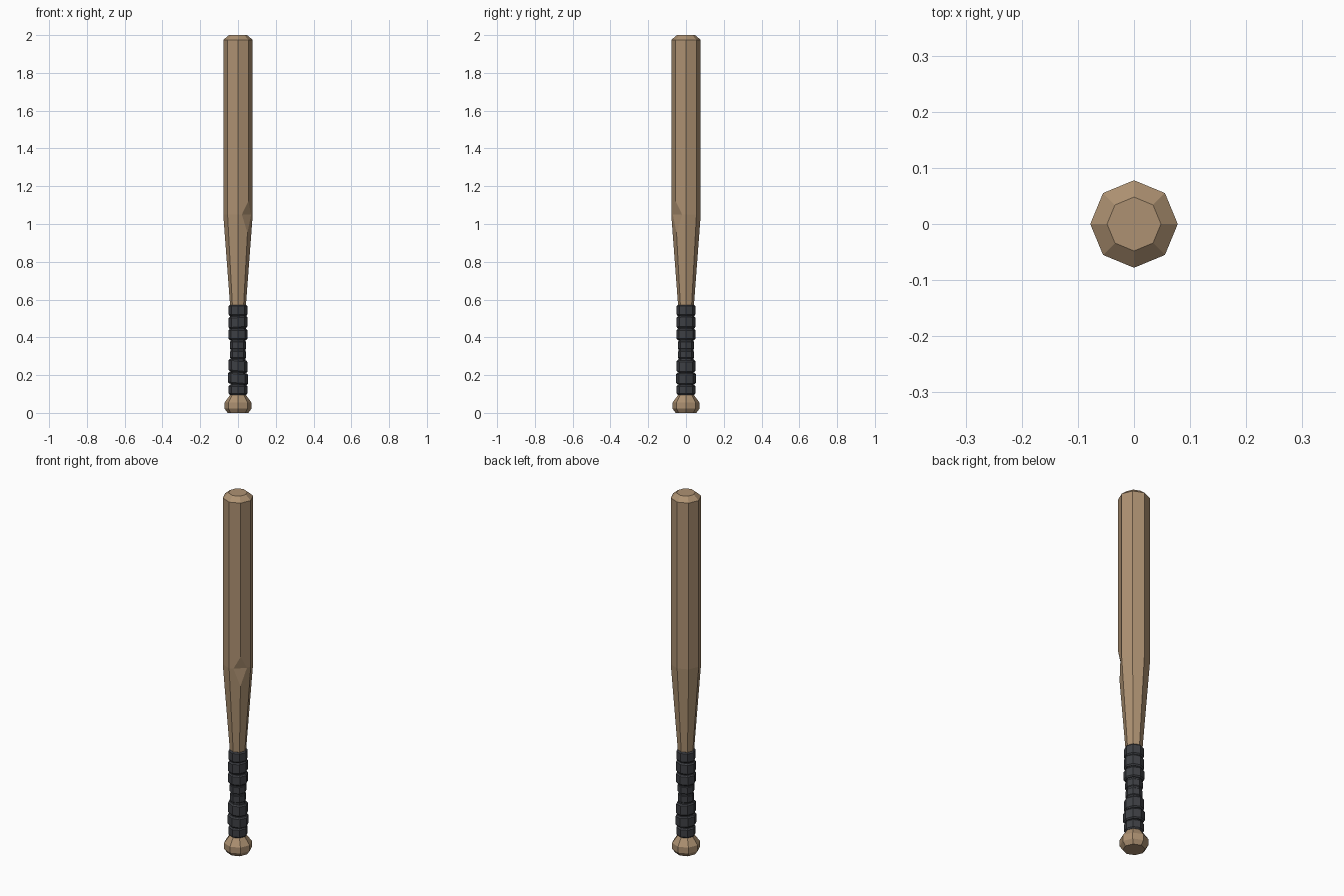
import bpy, bmesh, math
from mathutils import Matrix

if "Cube" in bpy.data.objects:
    bpy.data.objects.remove(bpy.data.objects["Cube"])

SIDES = 8


def material(name, rgb):
    m = bpy.data.materials.new(name)
    m.diffuse_color = (*rgb, 1)
    m.use_nodes = True
    m.node_tree.nodes["Principled BSDF"].inputs["Base Color"].default_value = m.diffuse_color
    return m


wood = material("light wood", (0.42, 0.285, 0.168))
tape = material("black tape", (0.048, 0.051, 0.059))


def finish(name, bm, mat):
    bmesh.ops.recalc_face_normals(bm, faces=bm.faces)
    me = bpy.data.meshes.new(name)
    bm.to_mesh(me)
    bm.free()
    me.materials.append(mat)
    ob = bpy.data.objects.new(name, me)
    bpy.context.collection.objects.link(ob)
    return ob


def turned(name, profile, mat, tilt_x=0, tilt_y=0):
    """Octagonal lathe from (radius, height) pairs, capped at both ends."""
    bm = bmesh.new()
    rings = []
    for r, z in profile:
        ring = []
        for i in range(SIDES):
            a = 2 * math.pi * i / SIDES
            x, y = r * math.cos(a), r * math.sin(a)
            ring.append(bm.verts.new((x, y, z + tilt_x * x + tilt_y * y)))
        rings.append(ring)
    for lo, hi in zip(rings, rings[1:]):
        for i in range(SIDES):
            j = (i + 1) % SIDES
            bm.faces.new((lo[i], lo[j], hi[j], hi[i]))
    bm.faces.new(rings[0][::-1])
    bm.faces.new(rings[-1])
    return finish(name, bm, mat)


# Wooden bat: knob, handle, taper, barrel and chamfered tip
bat = turned("bat_body", [
    (0.055, 0.0), (0.071, 0.022), (0.071, 0.055), (0.042, 0.095),
    (0.037, 0.12), (0.037, 0.45), (0.042, 0.57), (0.078, 1.05),
    (0.078, 1.975), (0.048, 2.0)], wood)

# Chip in the front right edge, cut with a wedge
bm = bmesh.new()
wedge = [(0.0636, 1.05), (0.0924, 1.19), (0.0924, 0.80), (0.0784, 0.85)]
ends = [[bm.verts.new((d, s, z)) for d, z in wedge] for s in (-0.12, 0.12)]
for i in range(4):
    j = (i + 1) % 4
    bm.faces.new((ends[0][i], ends[0][j], ends[1][j], ends[1][i]))
bm.faces.new(ends[0])
bm.faces.new(ends[1][::-1])
bm.transform(Matrix.Rotation(math.radians(-45), 4, 'Z'))
cutter = finish("chip_cutter", bm, wood)
cutter.hide_render = True
mod = bat.modifiers.new("chip", 'BOOLEAN')
mod.operation = 'DIFFERENCE'
mod.solver = 'EXACT'
mod.object = cutter
bpy.context.view_layer.objects.active = bat
bpy.ops.object.modifier_apply(modifier="chip")
bpy.data.objects.remove(cutter)

# Grip tape: bevelled bands (bottom, top, radius, x tilt, y tilt)
bands = [
    (0.095, 0.148, 0.049, 0.00, 0.00), (0.152, 0.212, 0.053, -0.08, 0.00),
    (0.216, 0.281, 0.050, -0.10, 0.00), (0.285, 0.332, 0.042, 0.00, 0.00),
    (0.334, 0.382, 0.043, 0.00, 0.00), (0.386, 0.444, 0.051, 0.00, 0.00),
    (0.448, 0.511, 0.050, 0.06, 0.00), (0.513, 0.572, 0.049, 0.00, 0.00)]
for n, (lo, hi, r, tx, ty) in enumerate(bands):
    turned(f"grip_band_{n + 1}", [
        (r - 0.006, lo), (r, lo + 0.007), (r, hi - 0.007), (r - 0.006, hi)],
        tape, tx, ty)
# Tape layer closing the gaps between bands
turned("grip_core", [(0.040, 0.10), (0.039, 0.30), (0.043, 0.565)], tape)
